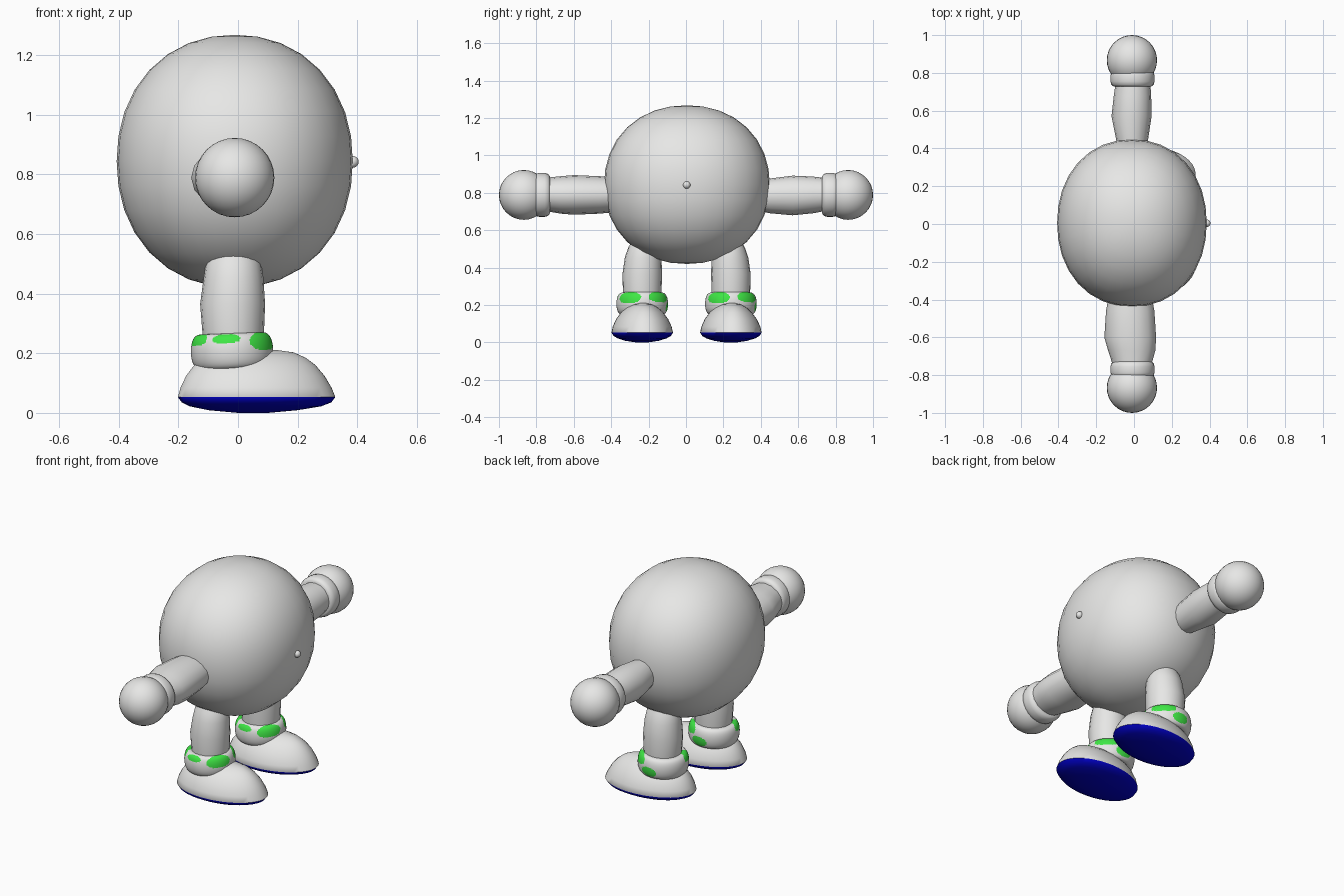
import bpy, bmesh, math
from mathutils import Matrix, Vector

if "Cube" in bpy.data.objects:
    bpy.data.objects.remove(bpy.data.objects["Cube"])


def material(name, rgb):
    m = bpy.data.materials.new(name)
    m.diffuse_color = (*rgb, 1.0)
    m.use_nodes = True
    m.node_tree.nodes["Principled BSDF"].inputs["Base Color"].default_value = m.diffuse_color
    return m


GREY = material("light grey", (0.8, 0.8, 0.79))
GREEN = material("bright green", (0.05, 0.8, 0.06))
BLUE = material("dark blue", (0.0, 0.0, 0.58))


def finish(name, bm, mats, rule=None, angle=50):
    """Turn a bmesh into a smooth object; rule picks the material per face."""
    bmesh.ops.recalc_face_normals(bm, faces=bm.faces)
    for f in bm.faces:
        f.smooth = True
        if rule:
            f.material_index = rule(f.calc_center_median())
    me = bpy.data.meshes.new(name)
    bm.to_mesh(me)
    bm.free()
    ob = bpy.data.objects.new(name, me)
    bpy.context.collection.objects.link(ob)
    for m in mats:
        me.materials.append(m)
    bpy.ops.object.select_all(action='DESELECT')
    bpy.context.view_layer.objects.active = ob
    ob.select_set(True)
    bpy.ops.object.shade_smooth_by_angle(angle=math.radians(angle))
    return ob


def loft(name, rings, segs, mats, rule=None, matrix=None):
    """Skin ellipses given as (z, centre x, centre y, radius x, radius y)."""
    bm = bmesh.new()
    loops = []
    for z, cx, cy, rx, ry in rings:
        loops.append([bm.verts.new((cx + rx * math.cos(2 * math.pi * i / segs),
                                    cy + ry * math.sin(2 * math.pi * i / segs), z))
                      for i in range(segs)])
    for a, b in zip(loops, loops[1:]):
        for i in range(segs):
            j = (i + 1) % segs
            bm.faces.new((a[i], a[j], b[j], b[i]))
    bm.faces.new(loops[0])
    bm.faces.new(loops[-1])
    ob = finish(name, bm, mats, rule)
    if matrix:
        ob.data.transform(matrix)
        if matrix.determinant() < 0:
            ob.data.flip_normals()
    return ob


def ball(name, centre, radii, power=2.0, segs=32, rings=16):
    """Sphere, slightly squared when power is above 2."""
    bm = bmesh.new()
    bmesh.ops.create_uvsphere(bm, u_segments=segs, v_segments=rings, radius=1)
    for v in bm.verts:
        n = sum(abs(c) ** power for c in v.co) ** (1 / power)
        v.co = Vector(centre) + Vector([c / n * r for c, r in zip(v.co, radii)])
    return finish(name, bm, [GREY])


# Body and its small button
ball("body", (-0.011, 0.005, 0.849), (0.396, 0.443, 0.424), 2.13)
ball("button", (0.385, 0.004, 0.847), (0.02, 0.02, 0.02), segs=16, rings=8)

# Arms, wrist cuffs and round hands, lofted outward along y
ARMS = {
    1: [(0.36, -0.01, 0, 0.075, 0.08), (0.45, -0.01, -0.005, 0.085, 0.093),
        (0.57, -0.013, -0.003, 0.106, 0.106), (0.68, -0.008, 0, 0.099, 0.098),
        (0.76, -0.005, 0.003, 0.09, 0.086)],
    -1: [(0.36, -0.02, 0, 0.11, 0.09), (0.46, -0.02, 0, 0.128, 0.1),
         (0.60, -0.02, 0, 0.137, 0.106), (0.67, -0.012, 0, 0.125, 0.1),
         (0.76, -0.01, 0.003, 0.098, 0.088)],
}
CUFF = [(0.728, 0.1), (0.737, 0.112), (0.755, 0.117), (0.785, 0.117),
        (0.805, 0.112), (0.815, 0.1)]
for s, side in ((1, "left"), (-1, "right")):
    outward = Matrix(((1, 0, 0, 0), (0, 0, s, 0), (0, 1, 0, 0.794), (0, 0, 0, 1)))
    loft(side + "_arm", ARMS[s], 16, [GREY], matrix=outward)
    loft(side + "_wrist_cuff", [(d, -0.008, 0, r, r) for d, r in CUFF], 32,
         [GREY], matrix=outward)
    ball(side + "_hand", (-0.011, s * 0.867, 0.794), (0.133, 0.133, 0.133))


# Green oval spots on the anklet: (angle, half width, height, half height)
SPOTS = [(-98, 21, 0.042, 0.0155), (-33, 30, 0.029, 0.031), (45, 30, 0.032, 0.028),
         (88, 20, -0.018, 0.027), (-153, 23, 0.042, 0.021)]


def spot_rule(c):
    ang = math.degrees(math.atan2(c.y, c.x))
    for a, wide, z, half in SPOTS:
        if abs((ang - a) / wide) ** 2.3 + abs((c.z - z) / half) ** 2.3 < 1:
            return 1
    return 0


# Foot outline by height: (z, heel x, toe x, half width)
FOOT = [(0.005, 0.0, 0.10, 0.03), (0.014, -0.10, 0.20, 0.088),
        (0.027, -0.163, 0.28, 0.129), (0.040, -0.19, 0.314, 0.152),
        (0.058, -0.203, 0.328, 0.163), (0.09, -0.194, 0.315, 0.156),
        (0.13, -0.175, 0.291, 0.138), (0.165, -0.148, 0.261, 0.112),
        (0.19, -0.115, 0.228, 0.085), (0.208, -0.07, 0.187, 0.054),
        (0.216, 0.0, 0.13, 0.022)]
LEG = [(0.17, -0.016, 0, 0.097, 0.097), (0.27, -0.016, 0, 0.103, 0.103),
       (0.37, -0.018, 0, 0.109, 0.106), (0.46, -0.015, -0.005, 0.1, 0.098),
       (0.51, -0.015, -0.01, 0.092, 0.086), (0.56, -0.015, -0.015, 0.068, 0.063)]

for s, side in ((1, "left"), (-1, "right")):
    y = 0.003 + 0.237 * s
    # Leg, leaning slightly inward at the top
    loft(side + "_leg", LEG, 20, [GREY],
         matrix=Matrix.Translation((0, y, 0)) @ Matrix.Scale(s, 4, (0, 1, 0)))
    # Rounded anklet, finely divided so the spots have clean edges
    band = []
    for i in range(41):
        t = -math.pi / 2 + math.pi * i / 40
        r = 0.095 + 0.043 * max(math.cos(t), 0) ** 0.6
        band.append((0.06 * math.sin(t), 0, 0, r, r))
    loft(side + "_anklet", band, 160, [GREY, GREEN], spot_rule,
         Matrix.Translation((-0.02, y, 0.212)) @ Matrix.Rotation(-0.04, 4, 'Y'))
    # Shoe with a bulging coloured sole, both toes turned a little to +y
    rings = [(z, (a + b) / 2 - 0.0625, 0, (b - a) / 2, w) for z, a, b, w in FOOT]
    loft(side + "_shoe", rings, 40, [GREY, BLUE], lambda c: int(c.z < 0.058),
         Matrix.Translation((0.0625, y, 0)) @ Matrix.Rotation(math.radians(6), 4, 'Z'))

# Rest the soles on the ground
for ob in bpy.context.scene.objects:
    ob.data.transform(Matrix.Translation((0, 0, -0.005)))
